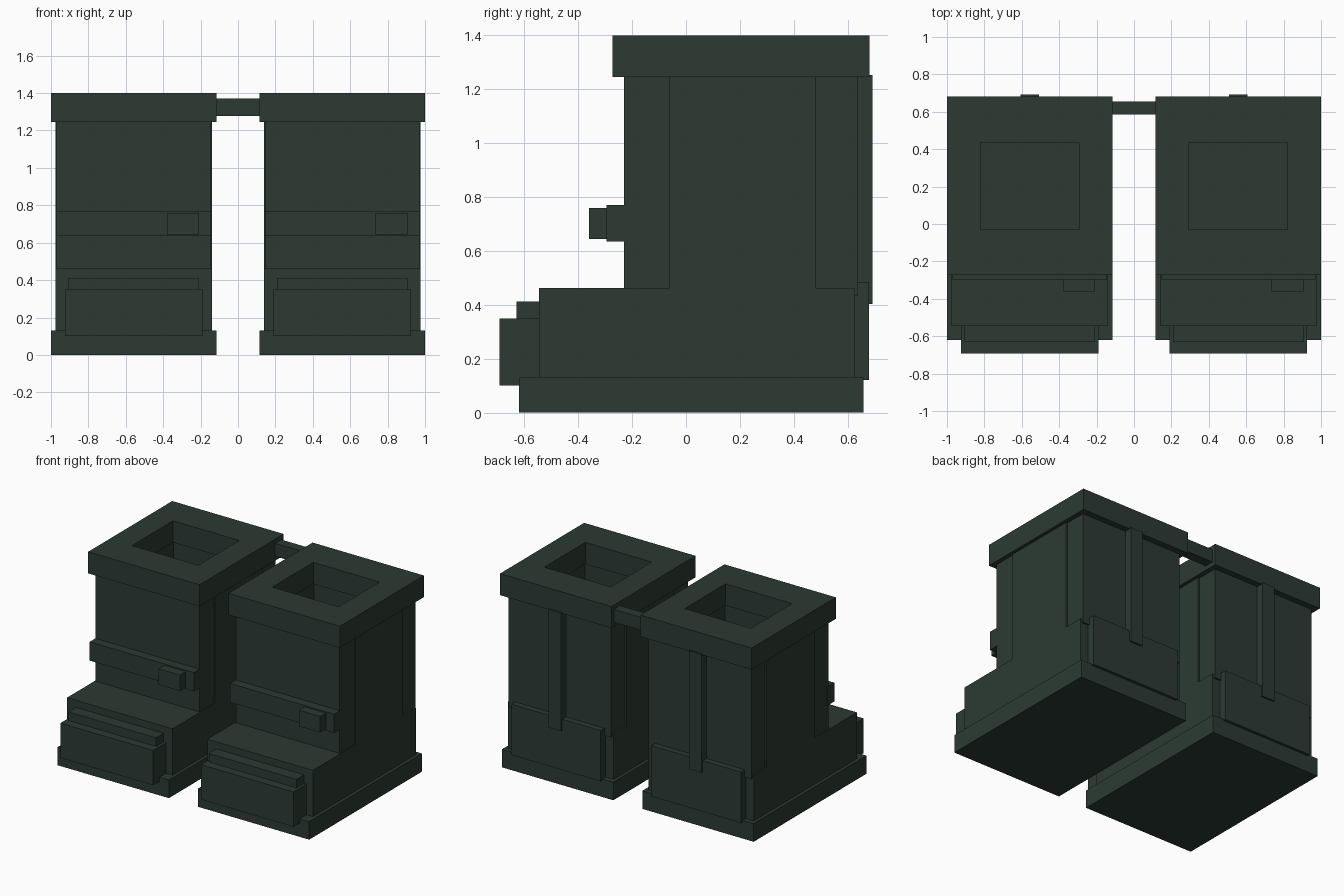
import bpy, bmesh

old = bpy.data.objects.get("Cube")
if old:
    bpy.data.objects.remove(old, do_unlink=True)

green = bpy.data.materials.new("dark green")
green.use_nodes = True
COLOUR = (0.025, 0.042, 0.033, 1)
green.diffuse_color = COLOUR
bsdf = next(n for n in green.node_tree.nodes if n.type == 'BSDF_PRINCIPLED')
bsdf.inputs["Base Color"].default_value = COLOUR
bsdf.inputs["Roughness"].default_value = 0.8


def finish(name, bm, cx):
    bmesh.ops.recalc_face_normals(bm, faces=bm.faces)
    mesh = bpy.data.meshes.new(name)
    bm.to_mesh(mesh)
    bm.free()
    mesh.materials.append(green)
    ob = bpy.data.objects.new(name, mesh)
    ob.location.x = cx
    bpy.context.collection.objects.link(ob)
    return ob


def box(name, x, y, z, cx=0):
    """Box from (min, max) ranges on each axis."""
    bm = bmesh.new()
    bmesh.ops.create_cube(bm, size=1)
    for v in bm.verts:
        v.co = [r[0] if c < 0 else r[1] for c, r in zip(v.co, (x, y, z))]
    return finish(name, bm, cx)


def frame(name, outer, inner, z, cx):
    """Rectangular ring; outer and inner are (x0, x1, y0, y1)."""
    bm = bmesh.new()

    def loop(r, h):
        return [bm.verts.new((r[i], r[j], h)) for i, j in ((0, 2), (1, 2), (1, 3), (0, 3))]
    rings = [loop(outer, z[0]), loop(outer, z[1]), loop(inner, z[1]), loop(inner, z[0])]
    for a, b in zip(rings, rings[1:] + rings[:1]):
        for i in range(4):
            k = (i + 1) % 4
            bm.faces.new((a[i], a[k], b[k], b[i]))
    return finish(name, bm, cx)


def boot(side, cx):
    # Centred boxes: name, half width, y range, z range
    parts = [
        ("sole", 0.4425, (-0.62, 0.66), (0, 0.13)),
        ("foot", 0.419, (-0.545, 0.625), (0.13, 0.463)),
        ("toe_cap", 0.368, (-0.692, -0.545), (0.10, 0.35)),
        ("toe_ridge", 0.348, (-0.63, -0.545), (0.35, 0.412)),
        ("shaft_front", 0.412, (-0.231, -0.062), (0.463, 1.245)),
        ("shaft_back", 0.408, (0.48, 0.637), (0.433, 1.245)),
        ("heel_plate", 0.355, (0.625, 0.68), (0.12, 0.485)),
        ("back_strip", 0.05, (0.63, 0.692), (0.403, 1.253)),
        ("strap", 0.414, (-0.296, -0.21), (0.635, 0.77)),
    ]
    for name, w, y, z in parts:
        box(f"{side}_{name}", (-w, w), y, z, cx)
    # Shaft sides, leaving the leg opening hollow
    for name, x in (("outer_a", (-0.419, -0.29)), ("outer_b", (0.29, 0.419))):
        box(f"{side}_shaft_side_{name[-1]}", x, (-0.062, 0.48), (0.463, 1.245), cx)
    box(f"{side}_buckle", (0.178, 0.348), (-0.36, -0.296), (0.645, 0.76), cx)
    frame(f"{side}_collar", (-0.4425, 0.4425, -0.272, 0.682),
          (-0.264, 0.264, -0.03, 0.435), (1.245, 1.4), cx)


# The two boots are identical copies, joined by a short bar at the collars
boot("left", 0.5575)
boot("right", -0.5575)
box("connecting_bar", (-0.12, 0.12), (0.585, 0.655), (1.277, 1.37))
